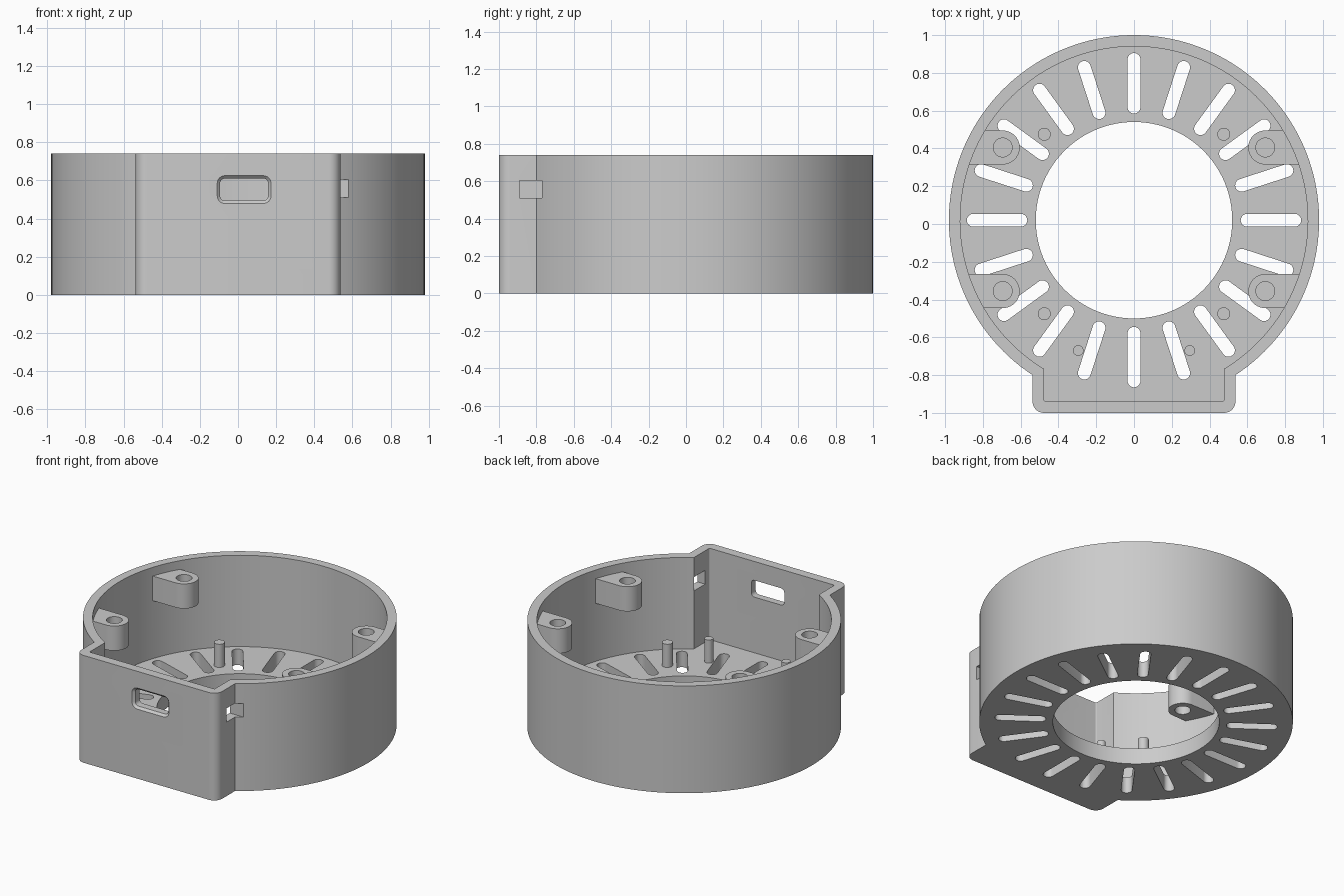
import bpy, bmesh
from math import sin, cos, pi, asin, sqrt, radians
from mathutils import Matrix, Vector

if "Cube" in bpy.data.objects:
    bpy.data.objects.remove(bpy.data.objects["Cube"], do_unlink=True)

CY = 0.02                       # centre of the round shell in y
HEIGHT, FLOOR = 0.74, 0.11

grey = bpy.data.materials.new("light grey plastic")
grey.use_nodes = True
colour = (0.6, 0.6, 0.6, 1)
grey.diffuse_color = colour
grey.node_tree.nodes["Principled BSDF"].inputs["Base Color"].default_value = colour


def arc(cx, cy, r, a0, a1, n):
    return [(cx + r * cos(a0 + (a1 - a0) * i / n), cy + r * sin(a0 + (a1 - a0) * i / n))
            for i in range(n + 1)]


def circle(cx, cy, r, n=32):
    return arc(cx, cy, r, 0, 2 * pi, n)[:-1]


def rounded_bar(cx, cy, hx, hy, r, n=6):
    pts = []
    for k, (sx, sy) in enumerate([(1, 1), (-1, 1), (-1, -1), (1, -1)]):
        pts += arc(cx + sx * (hx - r), cy + sy * (hy - r), r, k * pi / 2, (k + 1) * pi / 2, n)
    return pts


def loft(name, rings):
    """Solid through matching rings of 3D points, capped at both ends."""
    bm = bmesh.new()
    loops = [[bm.verts.new(p) for p in ring] for ring in rings]
    n = len(loops[0])
    for a, b in zip(loops, loops[1:]):
        for i in range(n):
            j = (i + 1) % n
            bm.faces.new((a[i], a[j], b[j], b[i]))
    bm.faces.new(loops[0][::-1])
    bm.faces.new(loops[-1])
    bmesh.ops.remove_doubles(bm, verts=bm.verts, dist=1e-5)
    bmesh.ops.recalc_face_normals(bm, faces=bm.faces)
    me = bpy.data.meshes.new(name)
    bm.to_mesh(me)
    bm.free()
    me.materials.append(grey)
    ob = bpy.data.objects.new(name, me)
    bpy.context.collection.objects.link(ob)
    return ob


def prism(name, pts, z0, z1):
    return loft(name, [[(x, y, z) for x, y in pts] for z in (z0, z1)])


def boolean(target, tool, operation="DIFFERENCE"):
    tool.hide_render = True
    mod = target.modifiers.new("bool", "BOOLEAN")
    mod.object, mod.operation, mod.solver = tool, operation, "EXACT"
    bpy.context.view_layer.objects.active = target
    bpy.ops.object.modifier_apply(modifier=mod.name)
    bpy.data.objects.remove(tool, do_unlink=True)


def outline(r, half_w, front, corner):
    """Round shell merged with the square front bay."""
    a = asin(half_w / r)
    pts = arc(0, CY, r, -pi / 2 + a, 1.5 * pi - a, 128)
    pts += arc(-half_w + corner, front + corner, corner, pi, 1.5 * pi, 8)
    pts += arc(half_w - corner, front + corner, corner, 1.5 * pi, 2 * pi, 8)
    return pts


# Shell with floor
housing = prism("housing", outline(0.98, 0.537, -1.0, 0.06), 0, HEIGHT)
boolean(housing, prism("cavity", outline(0.92, 0.477, -0.937, 0.006), FLOOR, 1))

# Central opening and ring of vent slots
boolean(housing, prism("opening", circle(0, CY, 0.52, 96), -0.1, 0.3))
for i in range(20):
    slot = prism("slot", rounded_bar(0.725, 0, 0.16, 0.034, 0.0339), -0.1, 0.3)
    slot.data.transform(Matrix.Translation((0, CY, 0)) @ Matrix.Rotation(radians(18 * i), 4, "Z"))
    boolean(housing, slot)

# Front port with flared edge
rings = [(-1.05, 0.015), (-1.0, 0.015), (-0.985, 0.0), (-0.9, 0.0)]
boolean(housing, loft("port", [[(x, y, z) for x, z in
        rounded_bar(0.032, 0.552, 0.126 + g, 0.058 + g, 0.025 + g)] for y, g in rings]))

# Side notch beside the bay, on the left only
boolean(housing, prism("notch", [(0.4, -0.89), (0.7, -0.89), (0.7, -0.77), (0.4, -0.77)], 0.51, 0.605))

# Screw bosses fused to the wall
for side in (1, -1):
    for by in (0.405, -0.355):
        pts = arc(0.695, by, 0.09, pi / 2, 1.5 * pi, 20)
        for i in range(9):
            y = by - 0.09 + 0.18 * i / 8
            pts.append((sqrt(0.94 ** 2 - (y - CY) ** 2), y))
        boss = prism("boss", [(side * x, y) for x, y in pts], 0.51, 0.68)
        boolean(boss, prism("screw_hole", circle(side * 0.695, by, 0.05), 0.4, 0.8))
        boolean(housing, boss, "UNION")

# Locating pins on the floor
for side in (1, -1):
    for px, py, r in ((0.475, 0.475, 0.034), (0.475, -0.475, 0.034), (0.295, -0.67, 0.028)):
        boolean(housing, prism("pin", circle(side * px, py, r, 24), FLOOR - 0.03, 0.27), "UNION")

bpy.ops.object.select_all(action="DESELECT")
housing.select_set(True)
bpy.context.view_layer.objects.active = housing
bpy.ops.object.shade_smooth_by_angle(angle=radians(30))
